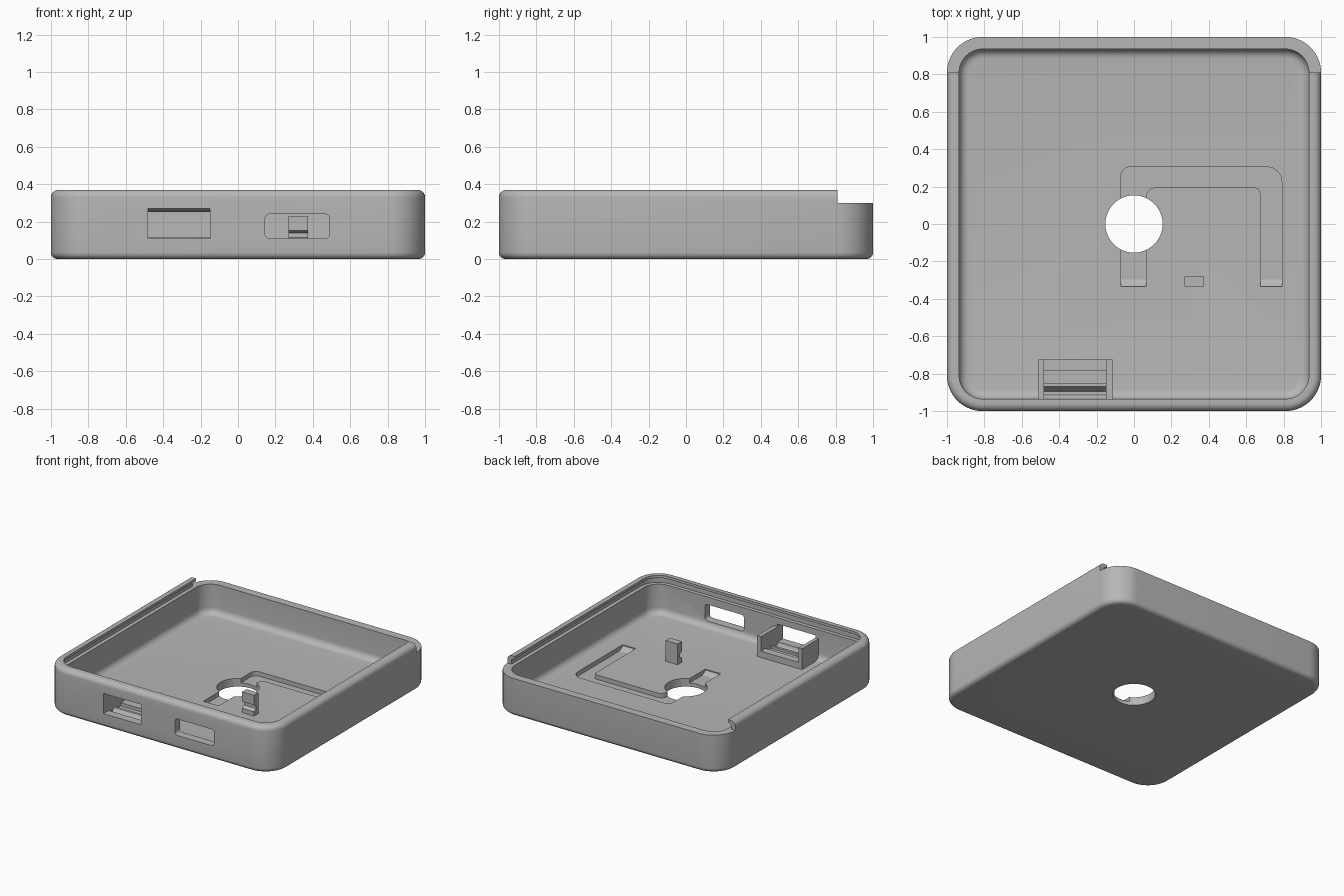
import bpy, bmesh, math

if "Cube" in bpy.data.objects:
    bpy.data.objects.remove(bpy.data.objects["Cube"])

grey = bpy.data.materials.new("plain_grey")
grey.diffuse_color = (0.47, 0.47, 0.47, 1)
grey.use_nodes = True
grey.node_tree.nodes["Principled BSDF"].inputs["Base Color"].default_value = grey.diffuse_color


def finish(name, bm):
    bmesh.ops.recalc_face_normals(bm, faces=bm.faces[:])
    mesh = bpy.data.meshes.new(name)
    bm.to_mesh(mesh)
    bm.free()
    mesh.materials.append(grey)
    ob = bpy.data.objects.new(name, mesh)
    bpy.context.collection.objects.link(ob)
    return ob


def loft(name, loops):
    """Skin a stack of equal-length rings and cap both ends."""
    bm = bmesh.new()
    rings = [[bm.verts.new(p) for p in loop] for loop in loops]
    n = len(rings[0])
    for a, b in zip(rings, rings[1:]):
        for i in range(n):
            j = (i + 1) % n
            bm.faces.new((a[i], a[j], b[j], b[i]))
    bm.faces.new(rings[0])
    bm.faces.new(rings[-1])
    return finish(name, bm)


def prism(name, pts, axis, lo, hi):
    """Extrude a 2D outline along an axis."""
    place = {"x": lambda p, t: (t, p[0], p[1]),
             "y": lambda p, t: (p[0], t, p[1]),
             "z": lambda p, t: (p[0], p[1], t)}[axis]
    return loft(name, [[place(p, t) for p in pts] for t in (lo, hi)])


def rounded(corners, steps=8):
    """Outline from (x, y, radius) corners."""
    out = []
    n = len(corners)
    for i, (x, y, r) in enumerate(corners):
        if r == 0:
            out.append((x, y))
            continue
        ends = []
        for q in (corners[i - 1], corners[(i + 1) % n]):
            d = math.hypot(q[0] - x, q[1] - y)
            ends.append(((q[0] - x) / d * r, (q[1] - y) / d * r))
        (ax, ay), (bx, by) = ends
        for k in range(steps + 1):
            t = k / steps * math.pi / 2
            u, v = 1 - math.sin(t), 1 - math.cos(t)
            out.append((x + ax * u + bx * v, y + ay * u + by * v))
    return out


def rect(x0, x1, y0, y1, r=0, steps=8):
    return rounded([(x0, y0, r), (x1, y0, r), (x1, y1, r), (x0, y1, r)], steps)


def ring(inset, z):
    h = 1 - inset
    return [(x, y, z) for x, y in rect(-h, h, -h, h, 0.19 - inset, 14)]


def fillet(r, inset, z, start, end, steps=6):
    """Rings following a quarter round in the wall section."""
    out = []
    for k in range(steps + 1):
        a = math.radians(start + (end - start) * k / steps)
        out.append(ring(inset + r * math.cos(a), z + r * math.sin(a)))
    return out


# Tray shell: outer skin, rounded rim, lid groove, inner wall, floor
H, FLOOR, WALL = 0.37, 0.065, 0.065
loops = fillet(0.035, 0.035, 0.035, 270, 180)
loops += fillet(0.04, 0.04, H - 0.04, 180, 90)
loops += [ring(WALL, H), ring(WALL, 0.35), ring(0.035, 0.335),
          ring(0.035, 0.30), ring(WALL, 0.30)]
loops += fillet(0.05, WALL + 0.05, FLOOR + 0.05, 180, 270)
tray = loft("tray", loops)

# Cutters: lid entry, cable hole, wire channel and two ports
hole = [(0.153 * math.cos(i * math.pi / 32), 0.153 * math.sin(i * math.pi / 32))
        for i in range(64)]
channel = rounded([(-0.07, -0.335, 0), (-0.07, 0.305, 0.05),
                   (0.79, 0.305, 0.08), (0.79, -0.335, 0),
                   (0.675, -0.335, 0), (0.675, 0.195, 0.03),
                   (0.065, 0.195, 0.05), (0.065, -0.335, 0)])
large_port = [(-1.1, 0.11), (-0.9, 0.11), (-0.9, 0.25), (-0.935, 0.25),
              (-1.0, 0.27), (-1.1, 0.27)]
cutters = [
    prism("lid_entry_cutter", rect(-1.2, 1.2, 0.81, 1.2), "z", 0.30, 0.6),
    prism("channel_cutter", channel, "z", 0.03, 0.2),
    prism("hole_cutter", hole, "z", -0.1, 0.25),
    prism("large_port_cutter", large_port, "x", -0.48, -0.15),
    prism("small_port_cutter", rect(0.145, 0.49, 0.11, 0.24, 0.025), "y", -1.1, -0.9),
]
bpy.context.view_layer.objects.active = tray
for c in cutters:
    c.hide_render = True
    m = tray.modifiers.new(c.name, "BOOLEAN")
    m.operation, m.solver, m.object = "DIFFERENCE", "EXACT", c
    bpy.ops.object.modifier_apply(modifier=m.name)
for c in cutters:
    bpy.data.objects.remove(c)

# Sloped ends of the wire channel
for side, x0, x1 in (("left", -0.07, 0.065), ("right", 0.675, 0.79)):
    prism("channel_ramp_" + side,
          [(-0.337, 0.025), (-0.337, 0.06), (-0.325, 0.045), (-0.295, 0.0295), (-0.295, 0.025)],
          "x", x0, x1)

# Connector holder behind the large port: two cheeks and a stepped bed
for side, x0, x1 in (("left", -0.51, -0.48), ("right", -0.15, -0.115)):
    prism("holder_cheek_" + side, rect(-0.945, -0.725, 0.05, 0.23), "x", x0, x1)
prism("holder_bed",
      [(-0.945, 0.05), (-0.945, 0.075), (-0.895, 0.075), (-0.87, 0.11),
       (-0.85, 0.11), (-0.85, 0.09), (-0.785, 0.09), (-0.785, 0.115),
       (-0.725, 0.115), (-0.725, 0.05)], "x", -0.48, -0.15)

# Hooked clip standing on the floor
prism("board_clip",
      [(-0.335, 0.05), (-0.335, 0.10), (-0.308, 0.115), (-0.308, 0.14),
       (-0.335, 0.152), (-0.335, 0.23), (-0.28, 0.23), (-0.28, 0.05)],
      "x", 0.27, 0.375)

# Smooth rounds, crisp edges
bpy.ops.object.select_all(action="DESELECT")
for ob in bpy.context.collection.objects:
    ob.select_set(True)
bpy.context.view_layer.objects.active = tray
bpy.ops.object.shade_smooth_by_angle(angle=math.radians(30))
